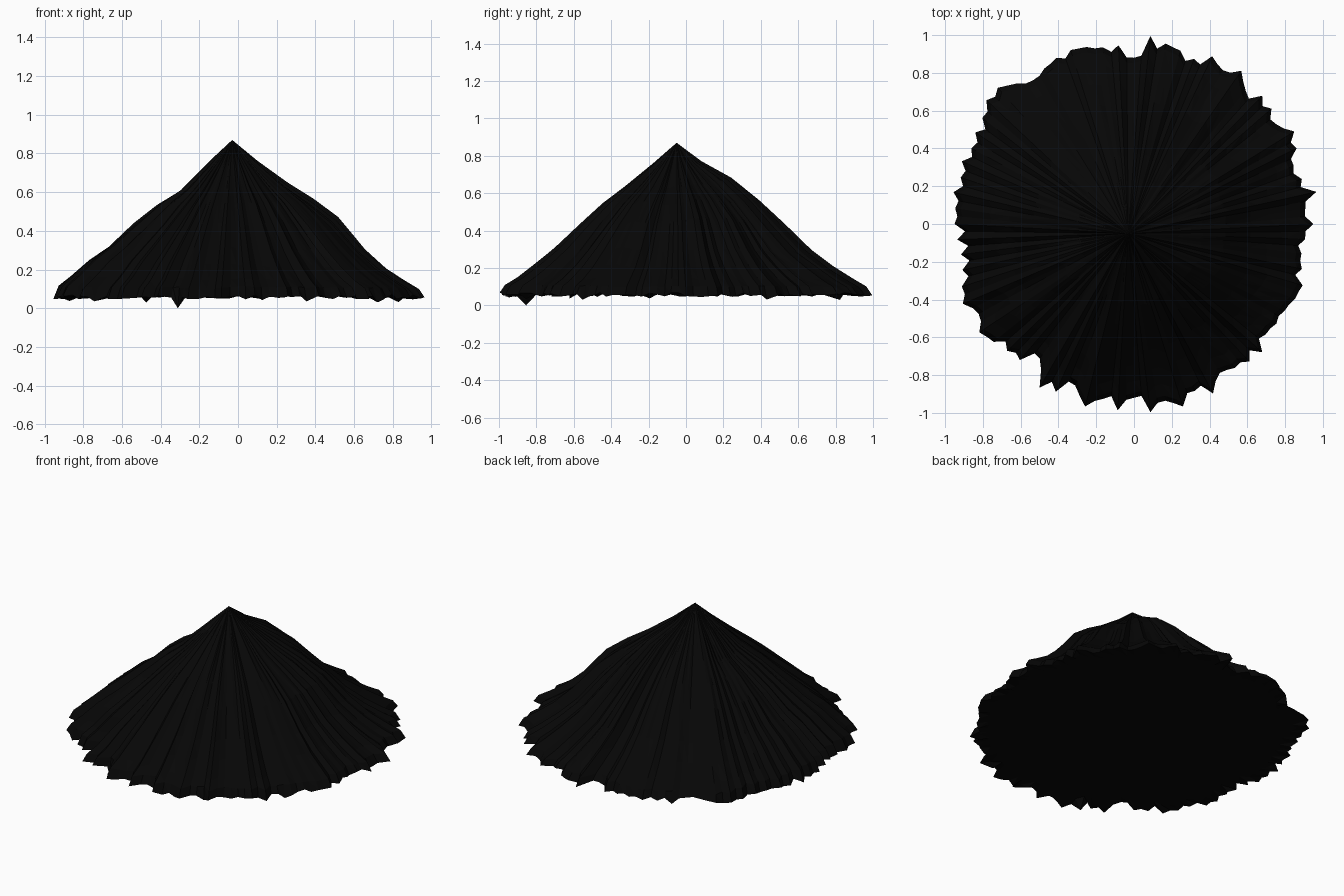
import bpy, bmesh, math, random

if "Cube" in bpy.data.objects:
    bpy.data.objects.remove(bpy.data.objects["Cube"])

random.seed(11)

# Ragged rim radius in hundredths, one value every 5 degrees from +x
RIM = [95, 91, 98, 92, 90, 95, 98, 92, 95, 96, 92, 99, 94, 98, 93, 95, 97, 100,
       88, 95, 95, 97, 98, 97, 95, 93, 97, 102, 102, 98, 97, 95, 97, 95, 97, 95,
       95, 94, 93, 94, 97, 100, 95, 100, 97, 95, 94, 87, 100, 98, 91, 100, 94, 99,
       92, 100, 95, 100, 94, 99, 91, 93, 95, 96, 91, 92, 92, 94, 95, 92, 90, 91]
# Slope profile: fraction of the rim radius, height, fold depth
PROFILE = [(0.13, 0.76, 0.010), (0.29, 0.635, 0.022), (0.42, 0.54, 0.028),
           (0.55, 0.43, 0.03), (0.69, 0.295, 0.03), (0.80, 0.21, 0.025),
           (0.90, 0.145, 0.02), (0.97, 0.105, 0.015)]
# Broad swells: direction in degrees, rim fraction, height
SWELLS = [(65, 0.32, 0.05), (15, 0.52, 0.04), (180, 0.30, -0.035),
          (190, 0.80, 0.045), (238, 0.74, 0.035)]
APEX = (-0.03, -0.05, 0.87)
SPOKES = 2 * len(RIM)

black = bpy.data.materials.new("soot black")
black.diffuse_color = (0.002, 0.002, 0.002, 1)
black.use_nodes = True
black.node_tree.nodes["Principled BSDF"].inputs["Base Color"].default_value = black.diffuse_color

bm = bmesh.new()
apex = bm.verts.new(APEX)

# Spoke lengths: listed tips with shallower notches between them
radius = []
for i in range(SPOKES):
    a, b = RIM[i // 2] / 100, RIM[(i // 2 + 1) % len(RIM)] / 100
    radius.append(a if i % 2 == 0 else (a + b) / 2 - random.uniform(0, 0.05))


def swell(i, t):
    total = 0
    for direction, where, height in SWELLS:
        turn = (360 * i / SPOKES - direction + 180) % 360 - 180
        total += height * math.exp(-(turn / 32) ** 2 - ((t - where) / 0.14) ** 2)
    return total


def point(i, t, z):
    ang = 2 * math.pi * i / SPOKES
    return bm.verts.new((APEX[0] * (1 - t) + radius[i] * t * math.cos(ang),
                         APEX[1] * (1 - t) + radius[i] * t * math.sin(ang), z))


def wander(count):
    return [random.uniform(-1, 1) for _ in range(count)]


# Rings of the folded slope; broad folds span several spokes and run downhill
rings = []
broad = wander(SPOKES // 4)
fine = wander(SPOKES)
for t, z, depth in PROFILE:
    broad = [0.8 * b + 0.3 * w for b, w in zip(broad, wander(len(broad)))]
    fine = [0.8 * f + 0.25 * w for f, w in zip(fine, wander(SPOKES))]
    ring = []
    for i in range(SPOKES):
        k, f = i // 4, i % 4 / 4
        fold = broad[k] * (1 - f) + broad[(k + 1) % len(broad)] * f
        ring.append(point(i, t, z + swell(i, t) + depth * (0.8 * fold + 0.35 * fine[i])))
    rings.append(ring)

# Ragged lower edge, with a few drooping tips
edge = []
for i in range(SPOKES):
    droop = random.uniform(0.015, 0.035) if random.random() < 0.08 else 0
    edge.append(point(i, 1.0, 0.058 + random.uniform(-0.012, 0.012) - droop))
edge[100].co.z = 0.0
rings.append(edge)

# Underside, slightly inside the edge
rings.append([point(i, 0.93, 0.06) for i in range(SPOKES)])
centre = bm.verts.new((0, 0, 0.06))

for i in range(SPOKES):
    j = (i + 1) % SPOKES
    bm.faces.new((apex, rings[0][i], rings[0][j]))
    for upper, lower in zip(rings, rings[1:]):
        bm.faces.new((upper[i], lower[i], lower[j]))
        bm.faces.new((upper[i], lower[j], upper[j]))
    bm.faces.new((centre, rings[-1][j], rings[-1][i]))

bmesh.ops.recalc_face_normals(bm, faces=bm.faces)
mesh = bpy.data.meshes.new("ragged_mound")
bm.to_mesh(mesh)
bm.free()
mesh.materials.append(black)
mound = bpy.data.objects.new("ragged_mound", mesh)
bpy.context.collection.objects.link(mound)
